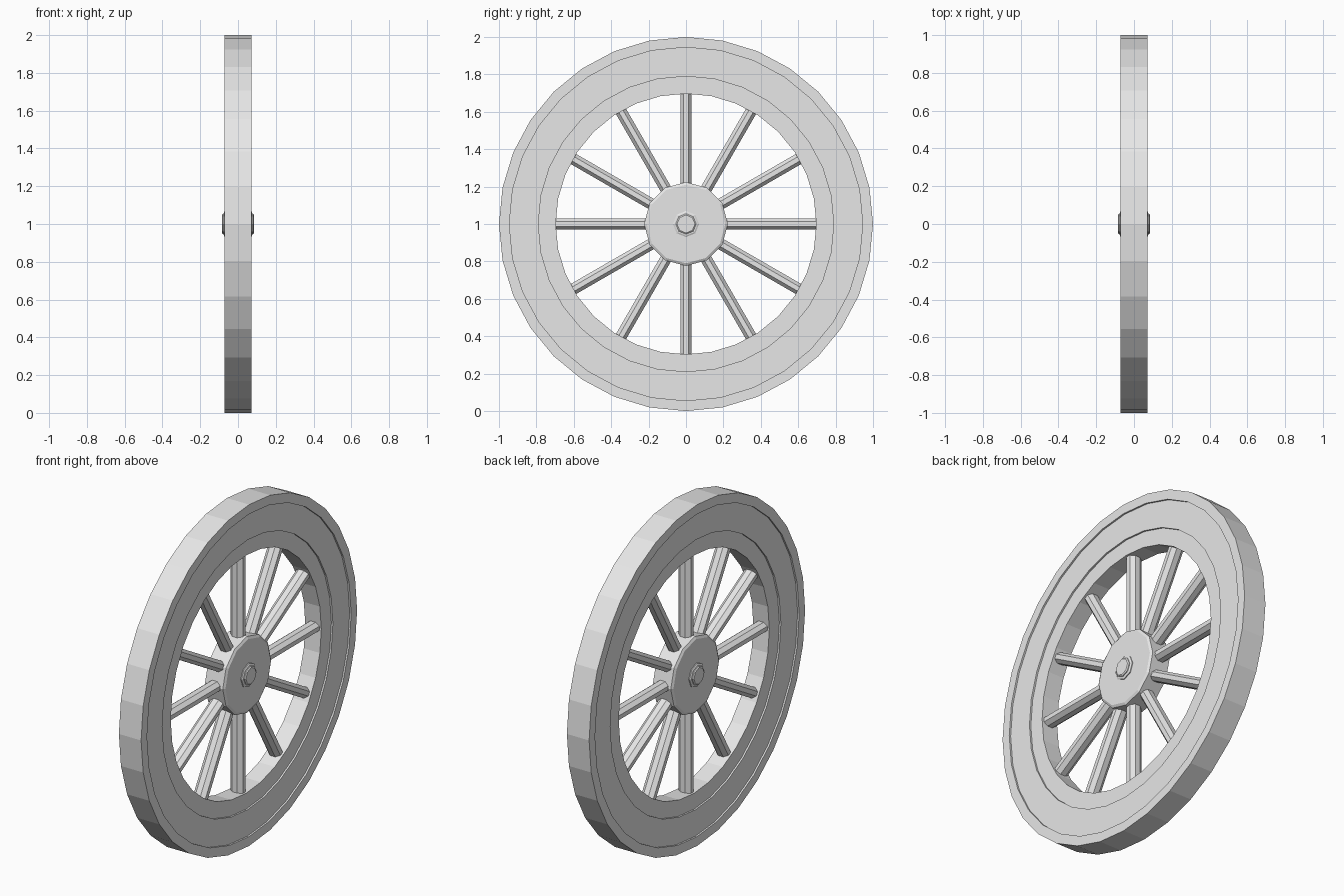
import bpy, bmesh, math
from mathutils import Matrix, Vector

default = bpy.data.objects.get("Cube")
if default:
    bpy.data.objects.remove(default, do_unlink=True)

grey = bpy.data.materials.new("plain_grey")
grey.use_nodes = True
grey.diffuse_color = (0.8, 0.8, 0.8, 1)
grey.node_tree.nodes["Principled BSDF"].inputs["Base Color"].default_value = (0.8, 0.8, 0.8, 1)

CENTRE = Vector((0, 0, 1))


def finish(name, bm):
    bmesh.ops.recalc_face_normals(bm, faces=bm.faces)
    mesh = bpy.data.meshes.new(name)
    bm.to_mesh(mesh)
    bm.free()
    mesh.materials.append(grey)
    obj = bpy.data.objects.new(name, mesh)
    obj.location = CENTRE
    bpy.context.collection.objects.link(obj)
    return obj


def lathe(name, half, sides, ring=False):
    """Turn a (radius, x) half profile, mirrored in x, around the x axis."""
    profile = half + [(r, -x) for r, x in reversed(half)]
    bm = bmesh.new()
    loops = []
    for r, x in profile:
        angles = [2 * math.pi * i / sides for i in range(sides)]
        loops.append([bm.verts.new((x, r * math.sin(a), r * math.cos(a))) for a in angles])
    pairs = list(zip(loops, loops[1:]))
    if ring:
        pairs.append((loops[-1], loops[0]))
    else:
        bm.faces.new(loops[0])
        bm.faces.new(loops[-1])
    for a, b in pairs:
        for i in range(sides):
            j = (i + 1) % sides
            bm.faces.new((a[i], a[j], b[j], b[i]))
    return finish(name, bm)


# Rim: tyre, felloe and inner band, each stepped slightly inward
lathe("rim", [(0.697, 0.052), (0.79, 0.052), (0.79, 0.062),
              (0.945, 0.062), (0.945, 0.072), (1.0, 0.072)], 32, ring=True)

# Hub drum with a chamfered edge
lathe("hub", [(0.21, 0.066), (0.224, 0.058)], 12)

# Axle with a collar and a protruding cap on both sides
lathe("axle_collar", [(0.062, 0.075), (0.07, 0.071)], 8)
lathe("axle_cap", [(0.048, 0.085), (0.055, 0.08)], 8)

# Spokes: flattened octagonal bars with slightly chamfered outer ends
for k in range(12):
    bm = bmesh.new()
    start, end = 0.15, 0.705
    bmesh.ops.create_cone(bm, cap_ends=True, segments=8, radius1=1, radius2=1, depth=end - start)
    bmesh.ops.rotate(bm, verts=bm.verts, matrix=Matrix.Rotation(math.pi / 8, 3, "Z"))
    bmesh.ops.scale(bm, verts=bm.verts, vec=(0.043, 0.033, 1))
    bmesh.ops.translate(bm, verts=bm.verts, vec=(0, 0, (start + end) / 2))
    tip = [e for e in bm.edges if all(v.co.z > end - 0.01 for v in e.verts)]
    bmesh.ops.bevel(bm, geom=tip, offset=0.008, segments=1, affect="EDGES")
    bmesh.ops.rotate(bm, verts=bm.verts, matrix=Matrix.Rotation(k * math.pi / 6, 3, "X"))
    finish(f"spoke_{k + 1}", bm)
